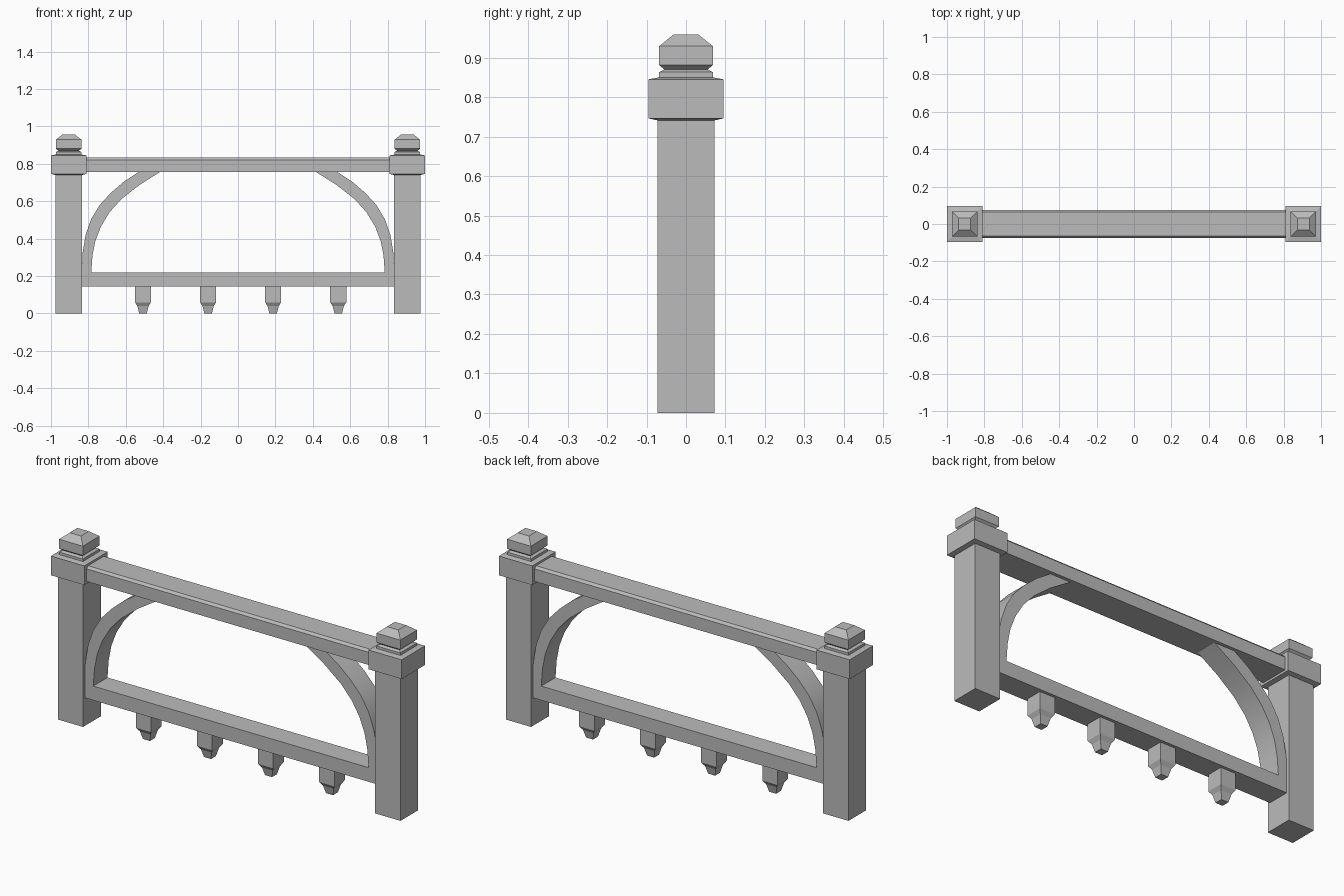
import bpy, bmesh, math

cube = bpy.data.objects.get("Cube")
if cube:
    bpy.data.objects.remove(cube, do_unlink=True)

grey = bpy.data.materials.new("plain_grey")
grey.use_nodes = True
colour = (0.5, 0.5, 0.5, 1)
grey.diffuse_color = colour
grey.node_tree.nodes["Principled BSDF"].inputs["Base Color"].default_value = colour


def finish(name, bm):
    bmesh.ops.recalc_face_normals(bm, faces=bm.faces)
    mesh = bpy.data.meshes.new(name)
    bm.to_mesh(mesh)
    bm.free()
    mesh.materials.append(grey)
    obj = bpy.data.objects.new(name, mesh)
    bpy.context.collection.objects.link(obj)
    return obj


def loft(name, rings):
    """Skin a closed solid through rings of equal point count."""
    bm = bmesh.new()
    loops = [[bm.verts.new(p) for p in ring] for ring in rings]
    n = len(loops[0])
    for a, b in zip(loops, loops[1:]):
        for i in range(n):
            j = (i + 1) % n
            bm.faces.new((a[i], a[j], b[j], b[i]))
    bm.faces.new(loops[0])
    bm.faces.new(loops[-1])
    return finish(name, bm)


def square_turning(name, x, profile):
    """Square section following (half width, height) pairs."""
    corners = ((-1, -1), (1, -1), (1, 1), (-1, 1))
    return loft(name, [[(x + h * sx, h * sy, z) for sx, sy in corners]
                       for h, z in profile])


def rail(name, half_length, section):
    """Bar along x with a (y, z) section."""
    return loft(name, [[(x, y, z) for y, z in section]
                       for x in (-half_length, half_length)])


# Posts with collars and finials
collar = [(0.072, 0.741), (0.095, 0.746), (0.095, 0.845), (0.068, 0.85)]
finial = [(0.068, 0.848), (0.068, 0.863), (0.055, 0.87), (0.068, 0.881),
          (0.068, 0.929), (0.032, 0.958)]
for side, s in (("left", 1), ("right", -1)):
    x = 0.905 * s
    square_turning(side + "_post", x, [(0.072, 0), (0.072, 0.743)])
    square_turning(side + "_collar", x, collar)
    square_turning(side + "_finial", x, finial)

# Top beam with chamfered upper edges
rail("top_beam", 0.83, [(-0.075, 0.757), (0.075, 0.757), (0.075, 0.822),
                        (0.064, 0.834), (-0.064, 0.834), (-0.075, 0.822)])

# Lower rail
rail("lower_rail", 0.836, [(-0.058, 0.145), (0.058, 0.145),
                           (0.058, 0.218), (-0.058, 0.218)])

# Curved braces between lower rail and beam
outer = [(0.835, 0.215), (0.83, 0.33), (0.815, 0.42), (0.785, 0.505),
         (0.74, 0.58), (0.68, 0.645), (0.61, 0.705), (0.53, 0.758)]
inner = [(0.785, 0.215), (0.778, 0.31), (0.762, 0.39), (0.733, 0.465),
         (0.688, 0.54), (0.625, 0.61), (0.53, 0.685), (0.415, 0.758)]
d = 0.058
for side, s in (("left", 1), ("right", -1)):
    brace = loft(side + "_brace", [
        [(s * ox, -d, oz), (s * ox, d, oz), (s * ix, d, iz), (s * ix, -d, iz)]
        for (ox, oz), (ix, iz) in zip(outer, inner)])
    bpy.ops.object.select_all(action='DESELECT')
    brace.select_set(True)
    bpy.context.view_layer.objects.active = brace
    bpy.ops.object.shade_smooth_by_angle(angle=math.radians(30))

# Pendants hanging below the lower rail
pendant = [(0.043, 0.15), (0.043, 0.06), (0.03, 0.04), (0.02, 0.0)]
for i in range(4):
    square_turning("pendant_%d" % (i + 1), -0.508 + 0.348 * i, pendant)
